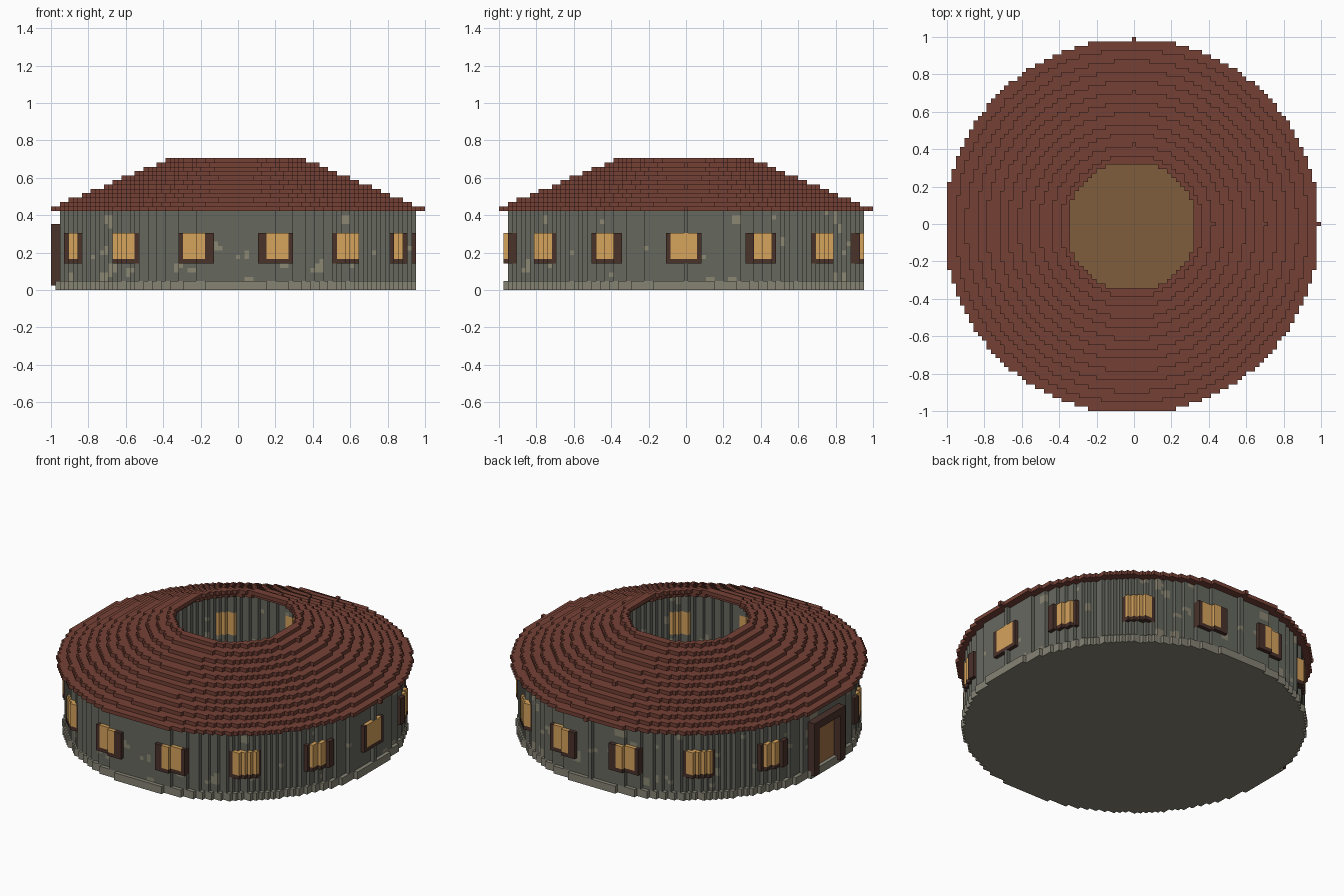
import bpy
import bmesh
import math
import random

random.seed(7)
if "Cube" in bpy.data.objects:
    bpy.data.objects.remove(bpy.data.objects["Cube"])

V = 2 / 85          # edge of one block
WALL_TOP = 18       # wall height in blocks
WINDOWS = 14        # equal bays round the ring, one is the doorway


def material(name, rgb):
    linear = [((c / 255 + 0.055) / 1.055) ** 2.4 for c in rgb] + [1]
    m = bpy.data.materials.new(name)
    m.use_nodes = True
    m.diffuse_color = linear
    m.node_tree.nodes["Principled BSDF"].inputs["Base Color"].default_value = linear
    return m


earth = material("grey earth wall", (102, 104, 95))
plaster = material("pale plaster", (140, 135, 116))
stone = material("foundation stone", (134, 131, 116))
planks = material("brown floor", (126, 93, 60))
tiles = material("red roof tile", (117, 65, 53))
dark_wood = material("dark wood", (74, 50, 42))
glow = material("amber window", (214, 163, 92))
door_wood = material("door wood", (160, 112, 70))


def radius(i, j):
    """Distance from the centre to the nearest corner of a block."""
    return math.hypot(i if i >= 0 else -i - 1, j if j >= 0 else -j - 1)


def ring(outer, inner=-1):
    n = int(outer) + 2
    cells = {(i, j) for i in range(-n, n) for j in range(-n, n)
             if inner <= radius(i, j) < outer}
    if outer == int(outer):
        cells |= {(int(outer), 0), (0, int(outer))}
    return cells


SIDES = [
    ((1, 0, 0), [(1, 0, 0), (1, 1, 0), (1, 1, 1), (1, 0, 1)]),
    ((0, 1, 0), [(1, 1, 0), (0, 1, 0), (0, 1, 1), (1, 1, 1)]),
    ((0, 0, 1), [(0, 0, 1), (1, 0, 1), (1, 1, 1), (0, 1, 1)]),
]
SIDES += [((-n[0], -n[1], -n[2]),
           [tuple(c - abs(a) for c, a in zip(p, n)) for p in reversed(quad)])
          for n, quad in SIDES]


def build(name, blocks, materials):
    """Make the outer skin of a set of blocks {(i, j, k): material index}."""
    bm = bmesh.new()
    verts = {}
    for (i, j, k), mat in blocks.items():
        for (dx, dy, dz), quad in SIDES:
            if (i + dx, j + dy, k + dz) in blocks:
                continue
            corners = []
            for x, y, z in quad:
                key = (i + x, j + y, k + z)
                if key not in verts:
                    verts[key] = bm.verts.new(
                        ((key[0] - 0.5) * V, (key[1] - 0.5) * V, key[2] * V))
                corners.append(verts[key])
            bm.faces.new(corners).material_index = mat
    mesh = bpy.data.meshes.new(name)
    bm.to_mesh(mesh)
    bm.free()
    for m in materials:
        mesh.materials.append(m)
    obj = bpy.data.objects.new(name, mesh)
    bpy.context.collection.objects.link(obj)
    return obj


def stack(cells, low, high):
    return {(i, j, k): 0 for i, j in cells for k in range(low, high)}


def angle(i, j):
    return math.atan2(j + 0.5, i + 0.5)


def arc(a, b):
    """Signed distance in blocks along the wall between two angles."""
    return ((a - b + math.pi) % (2 * math.pi) - math.pi) * 40


# Foundation slab with a raised rim, and the courtyard floor
foundation = stack(ring(40.6), 0, 1)
foundation.update(stack(ring(40.6, 38), 1, 2))
build("foundation", foundation, [stone])
build("courtyard_floor", stack(ring(40.6) - ring(40.6, 38), 1, 2), [planks])

# Earth wall with scattered plaster patches and window openings
wall = stack(ring(40, 38), 2, WALL_TOP)
patches = [(random.uniform(-math.pi, math.pi), random.uniform(2, WALL_TOP),
            random.uniform(0.5, 1.3)) for _ in range(85)]
bays = [n * 2 * math.pi / WINDOWS for n in range(WINDOWS) if n != WINDOWS // 2]
frames, panes = {}, {}
for cell in ring(40.9, 38):
    a = angle(*cell)
    off = min(abs(arc(a, b)) for b in bays)
    for k in range(6, 13):
        if off < 2.6 and k > 6:
            panes[(*cell, k)] = 0
        elif off < 3.6 and radius(*cell) >= 39:
            frames[(*cell, k)] = 0
for (i, j, k) in wall:
    a = angle(i, j)
    if any(math.hypot(arc(a, p), k + 0.5 - z) < r for p, z, r in patches):
        wall[(i, j, k)] = 1


# Doorway on the -x side: two posts, a lintel and a set-back door leaf
def block(xs, ys, zs):
    return {(i, j, k): 0 for i in xs for j in ys for k in zs}


doorway = range(-4, 5)
deep = range(-42, -38)
gate = block(deep, range(-6, 7), range(13, 15))
for post in (range(-6, -4), range(5, 7)):
    gate.update(block(deep, post, range(1, 13)))
leaf = block(range(-40, -38), doorway, range(2, 13))
cut = block(deep, range(-6, 7), range(2, 15))

wall = {c: m for c, m in wall.items()
        if c not in panes and c not in frames and c not in cut}
build("round_wall", wall, [earth, plaster])
build("window_frames", frames, [dark_wood])
build("window_panes", panes, [glow])
build("door_frame", gate, [dark_wood])
build("door_leaf", leaf, [door_wood])

# Stepped tile roof, open over the courtyard
roof = {}
for step in range(12):
    outer = round(42 - 2.4 * step, 1)
    roof.update(stack(ring(outer, max(14, outer - 3.4)),
                      WALL_TOP + step, WALL_TOP + step + 1))
build("tile_roof", roof, [tiles])
